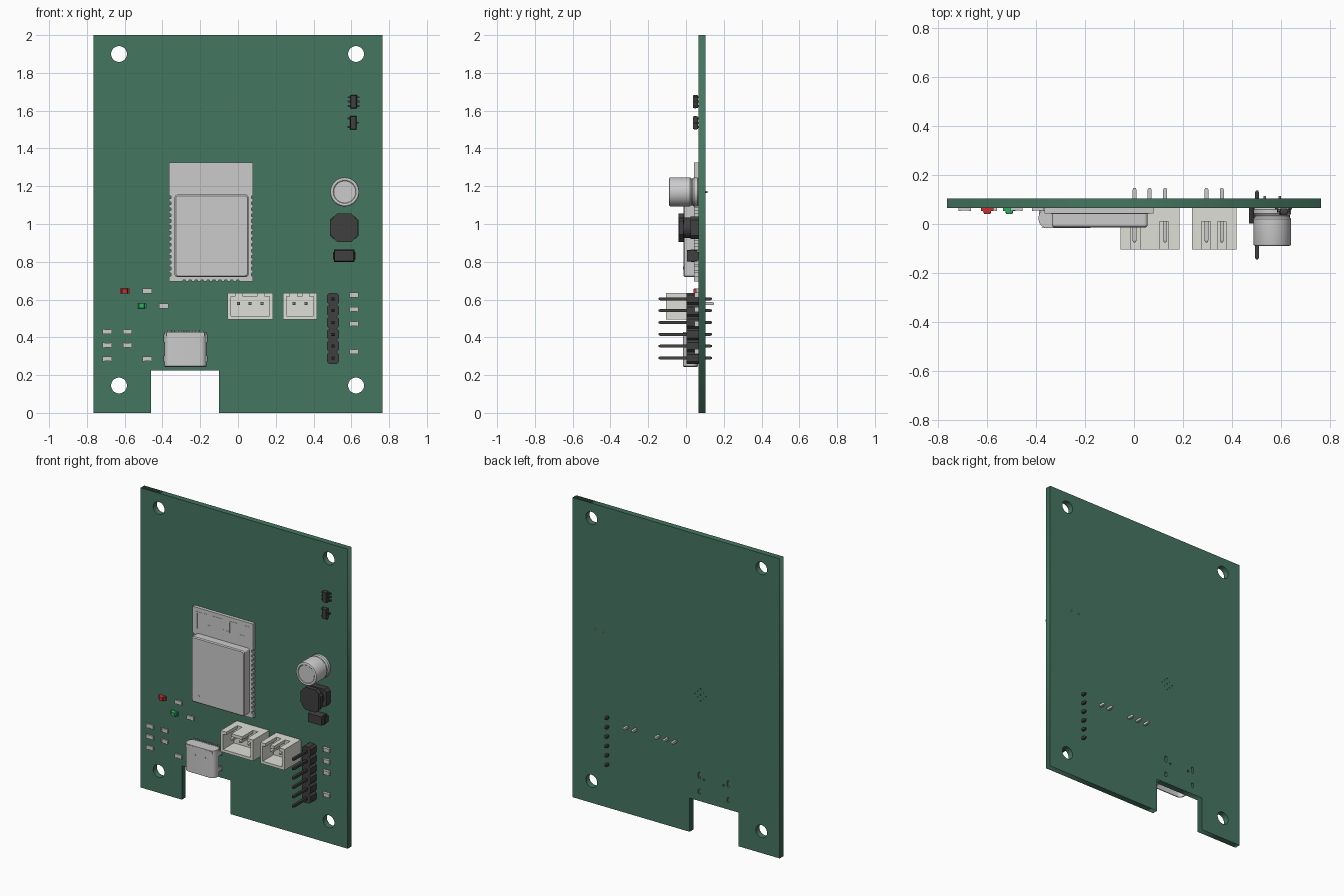
import bpy, bmesh
from math import cos, sin, pi, radians

if "Cube" in bpy.data.objects:
    bpy.data.objects.remove(bpy.data.objects["Cube"])

def mat(name, c):
    m = bpy.data.materials.new(name)
    m.diffuse_color = (*c, 1)
    m.use_nodes = True
    m.node_tree.nodes["Principled BSDF"].inputs["Base Color"].default_value = m.diffuse_color
    return m

GREEN = mat("board_green", (0.06, 0.18, 0.12))
BLACK = mat("black_plastic", (0.05, 0.05, 0.05))
IVORY = mat("ivory_plastic", (0.74, 0.74, 0.68))
RED = mat("red_lens", (0.6, 0.03, 0.03))
LIME = mat("green_lens", (0.03, 0.42, 0.13))
F = 0.065          # board front plane
B = 0.1045         # board back plane

def rr(cx, cy, hw, hh, r, n=4):
    """Rounded rectangle outline; n=1 gives a chamfer."""
    pts = []
    for k, (sx, sy) in enumerate([(1, 1), (-1, 1), (-1, -1), (1, -1)]):
        for i in range(n + 1):
            a = pi / 2 * (k + i / n)
            pts.append((cx + sx * (hw - r) + r * cos(a), cy + sy * (hh - r) + r * sin(a)))
    return pts

def circle(cx, cy, r, n=24):
    return [(cx + r * cos(2 * pi * i / n), cy + r * sin(2 * pi * i / n)) for i in range(n)]

class Part:
    def __init__(self):
        self.bm = bmesh.new()

    def loft(self, rings, axis="y"):
        """Join 2D outlines placed along an axis and cap both ends."""
        loops = [[self.bm.verts.new((p[0], t, p[1]) if axis == "y" else (p[0], p[1], t))
                  for p in pts] for pts, t in rings]
        for a, b in zip(loops, loops[1:]):
            for i in range(len(a)):
                j = (i + 1) % len(a)
                self.bm.faces.new((a[i], a[j], b[j], b[i]))
        self.bm.faces.new(loops[0])
        self.bm.faces.new(loops[-1])
        return self

    def prism(self, pts, y0, y1):
        return self.loft([(pts, y0), (pts, y1)])

    def box(self, x0, x1, y0, y1, z0, z1):
        return self.prism([(x0, z0), (x1, z0), (x1, z1), (x0, z1)], y0, y1)

    def pin(self, x, z, h, y0, y1, tip=0.008):
        small, big = rr(x, z, h * .55, h * .55, 0, 1)[::2], rr(x, z, h, h, 0, 1)[::2]
        return self.loft([(small, y0), (big, y0 + tip), (big, y1 - tip), (small, y1)])

    def done(self, name, m=None, smooth=False):
        bmesh.ops.recalc_face_normals(self.bm, faces=self.bm.faces)
        me = bpy.data.meshes.new(name)
        self.bm.to_mesh(me)
        self.bm.free()
        ob = bpy.data.objects.new(name, me)
        bpy.context.collection.objects.link(ob)
        if m:
            me.materials.append(m)
        if smooth:
            bpy.ops.object.select_all(action="DESELECT")
            ob.select_set(True)
            bpy.context.view_layer.objects.active = ob
            bpy.ops.object.shade_smooth_by_angle(angle=radians(30))
        return ob

# Circuit board: filled outline with mounting holes, vias and connector slots
loops = [[(-.765, 0), (-.46, 0), (-.46, .225), (-.10, .225), (-.10, 0), (.765, 0), (.765, 2), (-.765, 2)]]
loops += [circle(x, z, .042, 32) for x in (-.63, .625) for z in (.145, 1.9)]
loops += [circle(-.18 + i * .02, .935 + j * .02, .0035, 8)
          for i in range(-2, 3) for j in range(-2, 3) if (i + j) % 2 == 0 and abs(i) + abs(j) < 4]
loops += [rr(x, z, .008, h, .0079) for x in (-.385, -.171) for z, h in ((.395, .022), (.287, .017))]
loops += [circle(x, .375, .007, 12) for x in (-.35, -.206)]
cu = bpy.data.curves.new("board_outline", "CURVE")
cu.dimensions, cu.fill_mode, cu.extrude = "2D", "BOTH", (B - F) / 2
for pts in loops:
    s = cu.splines.new("POLY")
    s.points.add(len(pts) - 1)
    for p, q in zip(s.points, pts):
        p.co = (*q, 0, 1)
    s.use_cyclic_u = True
cob = bpy.data.objects.new("board_outline", cu)
bpy.context.collection.objects.link(cob)
dg = bpy.context.evaluated_depsgraph_get()
me = bpy.data.meshes.new_from_object(cob.evaluated_get(dg))
bpy.data.objects.remove(cob)
board = bpy.data.objects.new("circuit_board", me)
bpy.context.collection.objects.link(board)
board.rotation_euler = (pi / 2, 0, 0)
board.location.y = (F + B) / 2
me.materials.clear()
me.materials.append(GREEN)

# Radio module carrier with castellated edges
def notches(fixed, start, step, n, inward, vertical):
    out = []
    for i in range(n):
        c = start + i * step
        h = .007 if step > 0 else -.007
        for t, d in ((c - h, 0), (c - h, inward), (c + h, inward), (c + h, 0)):
            out.append((fixed + d, t) if vertical else (t, fixed + d))
    return out
L, R, Z0, Z1, P = -.365, .08, .695, 1.325, .0314
outline = [(L, Z0)] + notches(Z0, -.1425 - 4.5 * P, P, 10, .009, False) + [(R, Z0)]
outline += notches(R, .733, P, 14, -.009, True) + [(R, Z1), (L, Z1)]
outline += notches(L, .733 + 13 * P, -P, 14, .009, True)
Part().prism(outline, .043, F).done("radio_module_carrier")
def shield(d):
    return rr(-.14, .9375, .195 - d, .2175 - d, .012)
Part().loft([(shield(.006), -.014), (shield(0), -.008), (shield(0), .043)]).prism(
    circle(-.283, .768, .008, 16), -.0155, -.0135).done("radio_module_shield")

# Meandering antenna trace
ant = Part()
path = [(-.335, 1.19), (-.335, 1.295), (-.265, 1.295), (-.265, 1.225), (-.215, 1.225), (-.215, 1.295),
        (-.145, 1.295), (-.145, 1.225), (-.095, 1.225), (-.095, 1.295), (-.025, 1.295), (-.025, 1.225),
        (.025, 1.225), (.025, 1.295), (.055, 1.295)]
for (a, b), (c, d) in zip(path, path[1:]):
    ant.box(min(a, c) - .004, max(a, c) + .004, .0415, .044, min(b, d) - .004, max(b, d) + .004)
ant.done("antenna_trace")

# Round capacitor with crimp groove and leads
cap = Part()
prof = [(.058, -.086), (.061, -.089), (.069, -.09), (.075, -.087), (.077, -.081), (.077, .02), (.071, .028),
        (.071, .034), (.077, .042), (.077, .06), (.072, F)]
cap.loft([(circle(.565, 1.17, r, 40), y) for r, y in prof])
cap.box(.563, .567, -.087, -.085, 1.125, 1.215)
for dx in (-.03, .03):
    cap.loft([(circle(.565 + dx, 1.17, .005, 8), y) for y in (.06, .114)])
cap.done("capacitor", smooth=True)

# Drum inductor: chamfered flanges around a core
ind = Part()
ind.prism(rr(.562, .98, .075, .06, .018, 1), .025, F)
ind.prism(circle(.562, .98, .055, 24), -.012, .03)
ind.prism(rr(.562, .98, .06, .075, .022, 1), -.04, -.01)
ind.prism(rr(.562, .98, .074, .05, .014, 1), -.036, -.013)
ind.done("inductor", BLACK)

# Rectifier diode
Part().loft([(rr(.562, .832, .05, .029, .003, 1), .005), (rr(.562, .832, .055, .033, .003, 1), .035),
             (rr(.562, .832, .052, .03, .003, 1), .06)]).box(.502, .622, .055, F, .812, .852).box(
    .502, .512, .03, .06, .812, .852).box(.612, .622, .03, .06, .812, .852).done("diode", BLACK)

# Small gull-wing chips
def chip(name, x, z, left, right):
    p = Part()
    p.loft([(rr(x, z, .014, .033, .002, 1), .036), (rr(x, z, .017, .036, .002, 1), .05),
            (rr(x, z, .014, .033, .002, 1), .063)])
    for s, zs in ((-1, left), (1, right)):
        for dz in zs:
            for a, b, y0, y1 in ((.012, .025, .046, .051), (.021, .026, .046, F), (.021, .033, .06, F)):
                p.box(*sorted((x + s * a, x + s * b)), y0, y1, z + dz - .005, z + dz + .005)
    p.done(name, BLACK)
chip("six_pin_chip", .612, 1.648, (-.023, 0, .023), (-.023, 0, .023))
chip("three_pin_chip", .61, 1.536, (-.023, .023), (0,))

# Shrouded wire sockets, slotted along the top wall
def socket(name, x0, x1, pins, slots):
    p, z0, z1, y0, t = Part(), .495, .635, -.105, .018
    p.box(x0, x1, .01, F, z0, z1)
    p.box(x0, x0 + t, y0, .01, z0, z1).box(x1 - t, x1, y0, .01, z0, z1)
    p.box(x0 + t, x1 - t, y0, .01, z0, z0 + t)
    edges = [x0 + t] + [e for c in slots for e in (c - .018, c + .018)] + [x1 - t]
    for a, b in zip(edges[::2], edges[1::2]):
        p.box(a, b, y0, .01, z1 - .02, z1)
    p.done(name + "_shroud", IVORY)
    q = Part()
    for x in pins:
        q.pin(x, .578, .008, -.075, .148)
    q.done(name + "_pins")
socket("three_way_socket", -.055, .185, (.002, .064, .127), (.006, .122))
socket("two_way_socket", .238, .418, (.296, .359), (.294, .359))

# Six pin header
hdr, pins = Part(), Part()
for i in range(6):
    z = .291 + i * .0626
    hdr.prism(rr(.503, z, .032, .0313, .012, 1), .002, F)
    pins.pin(.503, z, .008, -.145, .137)
hdr.done("pin_header_body", BLACK)
pins.done("pin_header_pins", BLACK)

# Charging port: hollow rounded shell opening downwards, with tongue and feet
CX, CY = -.278, .0235
def sh(d):
    return rr(CX, CY, .112 - d, .039 - d, .034 - d, 6)
port = Part().loft([(sh(.008), .39), (sh(.008), .246), (sh(.005), .244), (sh(0), .247), (sh(0), .428)], "z")
port.done("port_shell", smooth=True)
Part().box(CX - .083, CX + .083, CY - .008, CY + .008, .265, .395).done("port_tongue", BLACK)
feet = Part()
for x in (-.385, -.171):
    for z, h in ((.395, .015), (.287, .011)):
        feet.box(x - .004, x + .004, .02, .095, z - h, z + h)
for i in range(12):
    x = CX + (i - 5.5) * .0165
    feet.box(x - .0035, x + .0035, .056, F, .42, .438)
for x in (-.308, -.234):
    feet.prism(circle(x, .37, .007, 12), -.017, -.014)
for x in (-.35, -.206):
    feet.box(x - .028, x + .028, -.0165, -.014, .408, .424)
feet.done("port_feet_and_contacts")

# Chip resistors (low) and chip capacitors (tall)
def passive(name, x, z, y):
    Part().box(x - .016, x + .016, y + .002, F, z - .0125, z + .0125).box(
        x - .025, x - .016, y, F, z - .0135, z + .0135).box(x + .016, x + .025, y, F, z - .0135, z + .0135).done(name)
for i, (x, z) in enumerate([(-.692, .43), (-.692, .358), (-.692, .286), (-.585, .43), (-.585, .358),
                            (-.48, .286), (-.48, .645), (-.392, .566)]):
    passive(f"chip_resistor_{i + 1}", x, z, .054)
for i, z in enumerate((.624, .548, .472, .324)):
    passive(f"chip_capacitor_{i + 1}", .614, z, .045)

# Indicator lights
for name, x, z, m in (("red_light", -.6, .645, RED), ("green_light", -.51, .566, LIME)):
    Part().box(x - .025, x + .025, .054, F, z - .014, z + .014).loft(
        [(rr(x, z, .013, .012, .001, 1), .04), (rr(x, z, .017, .014, .001, 1), .055)]).done(name, m)
